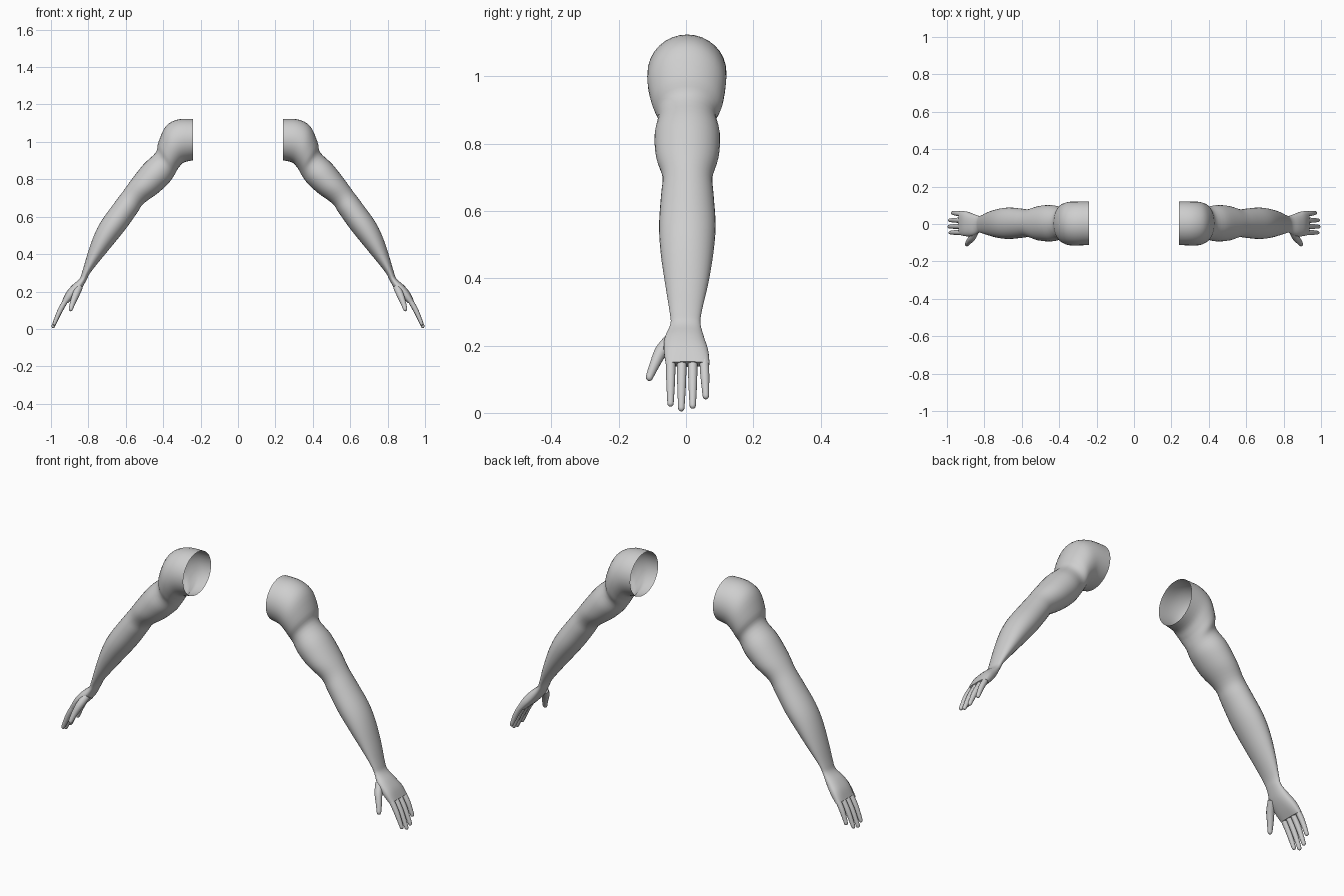
import bpy, bmesh, math
from mathutils import Vector

cube = bpy.data.objects.get("Cube")
if cube:
    bpy.data.objects.remove(cube, do_unlink=True)

skin = bpy.data.materials.new("plain_grey")
skin.use_nodes = True
GREY = (0.62, 0.62, 0.62, 1)
skin.diffuse_color = GREY
skin.node_tree.nodes["Principled BSDF"].inputs["Base Color"].default_value = GREY


def smooth_rows(rows, steps):
    """Catmull-Rom interpolation between rows of numbers."""
    out = []
    for i in range(len(rows) - 1):
        a, b = rows[max(i - 1, 0)], rows[i]
        c, d = rows[i + 1], rows[min(i + 2, len(rows) - 1)]
        for k in range(steps):
            t = k / steps
            out.append([q + 0.5 * t * (r - p + t * (2*p - 5*q + 4*r - s + t * (3*(q - r) + s - p)))
                        for p, q, r, s in zip(a, b, c, d)])
    return out + [list(rows[-1])]


def loft(name, rings, cap_start, cap_end):
    """Skin a list of point rings, then mirror to the other side."""
    bm = bmesh.new()
    loops = [[bm.verts.new(p) for p in ring] for ring in rings]
    n = len(loops[0])
    for a, b in zip(loops, loops[1:]):
        for i in range(n):
            j = (i + 1) % n
            bm.faces.new((a[i], a[j], b[j], b[i]))
    if cap_start:
        bm.faces.new(loops[0][::-1])
    if cap_end:
        bm.faces.new(loops[-1])
    bmesh.ops.recalc_face_normals(bm, faces=bm.faces)
    mesh = bpy.data.meshes.new(name)
    bm.to_mesh(mesh)
    bm.free()
    mesh.materials.append(skin)
    ob = bpy.data.objects.new(name, mesh)
    bpy.context.collection.objects.link(ob)
    mod = ob.modifiers.new("mirror", 'MIRROR')
    mod.use_mirror_merge = False
    bpy.ops.object.select_all(action='DESELECT')
    ob.select_set(True)
    bpy.context.view_layer.objects.active = ob
    bpy.ops.object.shade_smooth_by_angle(angle=math.radians(50))


def oval(row, sides=32):
    """Ring through an outer point, an inner point and front/back limits."""
    ox, oz, ix, iz, y0, y1, square = row
    ring = []
    for i in range(sides):
        t = 2 * math.pi * i / sides
        c, s = (math.copysign(abs(f(t)) ** square, f(t)) for f in (math.cos, math.sin))
        ring.append(((ox + ix + c * (ox - ix)) / 2, (y0 + y1 + s * (y1 - y0)) / 2,
                     (oz + iz + c * (oz - iz)) / 2))
    return ring


def digit(name, path, radii):
    """Rounded tapering tube along a path."""
    rows = smooth_rows([(*p, r) for p, r in zip(path, radii)], 5)
    tip, before = Vector(rows[-1][:3]), Vector(rows[-2][:3])
    way, r = (tip - before).normalized(), rows[-1][3]
    for a in (30, 55, 75, 86):
        a = math.radians(a)
        rows.append([*(tip + way * r * math.sin(a)), r * math.cos(a)])
    axis = (tip - Vector(rows[0][:3])).normalized()
    u = axis.cross(Vector((0, 1, 0))).normalized()
    v = axis.cross(u)
    rings = [[Vector(p[:3]) + p[3] * (u * math.cos(t) + v * math.sin(t))
              for t in (math.tau * k / 14 for k in range(14))] for p in rows]
    loft(name, rings, True, True)


# Arm and palm: outer x z, inner x z, front y, back y, squareness; open at the shoulder
arm = [
    (0.24, 1.123, 0.24, 0.902, -0.112, 0.12, 1),
    (0.32, 1.12, 0.29, 0.89, -0.115, 0.12, 1),
    (0.385, 1.085, 0.315, 0.865, -0.113, 0.118, 1),
    (0.425, 1.0, 0.328, 0.845, -0.1, 0.108, 1),
    (0.44, 0.943, 0.345, 0.815, -0.083, 0.09, 1),
    (0.505, 0.88, 0.375, 0.775, -0.093, 0.101, 1),
    (0.57, 0.797, 0.43, 0.725, -0.089, 0.097, 1),
    (0.615, 0.735, 0.505, 0.67, -0.07, 0.079, 1),
    (0.66, 0.675, 0.54, 0.62, -0.074, 0.082, 1),
    (0.73, 0.578, 0.6, 0.535, -0.08, 0.088, 1),
    (0.77, 0.5, 0.672, 0.446, -0.075, 0.081, 1),
    (0.805, 0.4, 0.737, 0.367, -0.062, 0.066, 1),
    (0.833, 0.305, 0.79, 0.3, -0.049, 0.047, 1),
    (0.848, 0.268, 0.81, 0.262, -0.046, 0.043, 0.95),
    (0.885, 0.235, 0.838, 0.212, -0.063, 0.054, 0.85),
    (0.917, 0.198, 0.872, 0.172, -0.066, 0.066, 0.75),
    (0.94, 0.152, 0.909, 0.137, -0.06, 0.07, 0.65),
]
loft("arm", [oval(r) for r in smooth_rows(arm, 4)], False, True)

# Four fingers: name, base y, tip y, tip x, tip z
for name, by, ty, tx, tz in (
        ("index_finger", -0.045, -0.046, 0.982, 0.028),
        ("middle_finger", -0.012, -0.014, 0.988, 0.014),
        ("ring_finger", 0.02, 0.02, 0.985, 0.022),
        ("little_finger", 0.053, 0.059, 0.97, 0.05)):
    base, tip = Vector((0.91, by, 0.17)), Vector((tx, ty, tz))
    knuckle = base.lerp(tip, 0.5) + Vector((0.004, 0, 0.002))
    digit(name, (base, knuckle, tip), (0.014, 0.0135, 0.0095))

# Thumb, spread forwards
digit("thumb", ((0.848, -0.04, 0.225), (0.866, -0.073, 0.185), (0.883, -0.094, 0.142),
                (0.894, -0.109, 0.106)), (0.019, 0.019, 0.015, 0.011))
